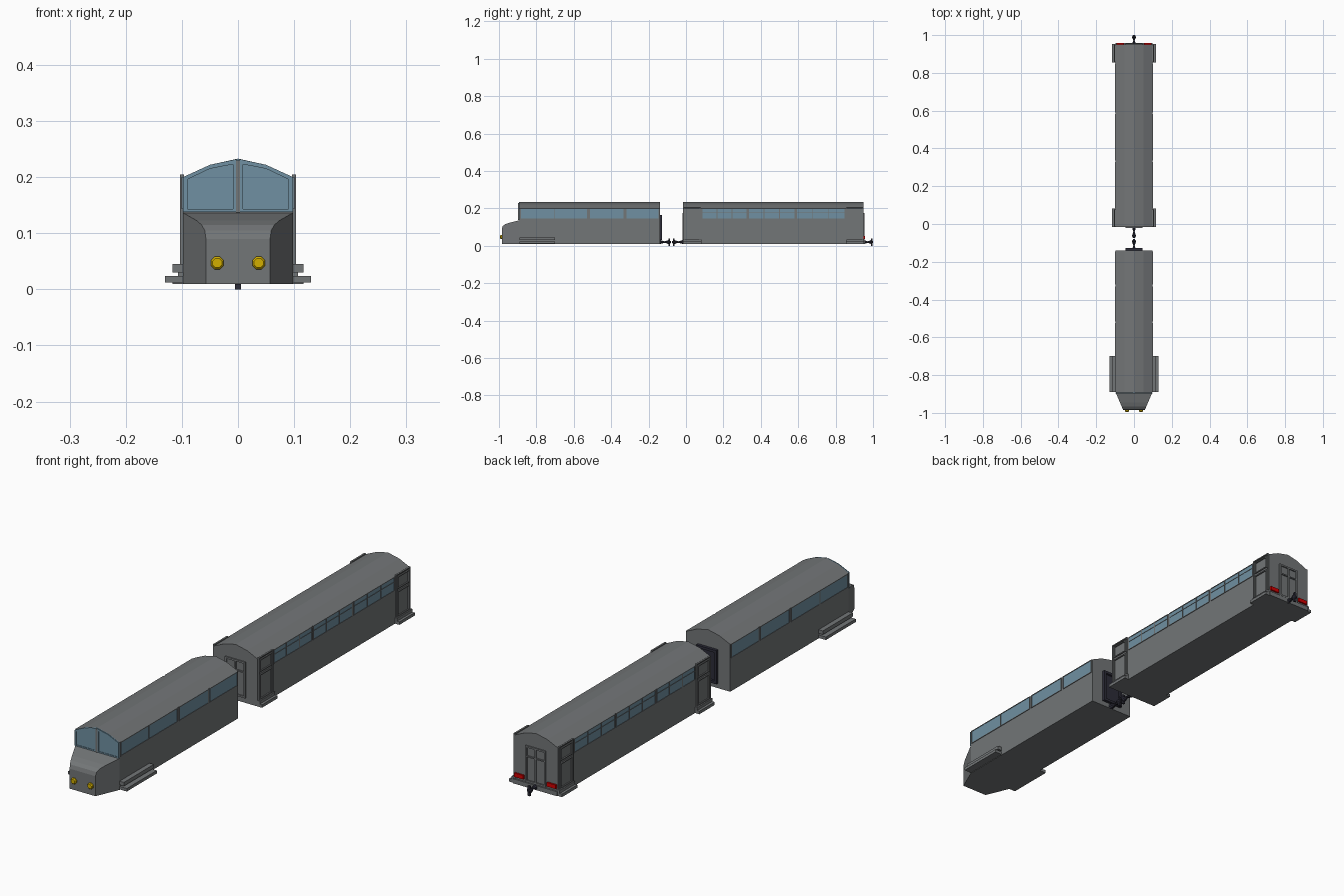
import bpy
import bmesh
import math
from mathutils import Vector

cube = bpy.data.objects.get("Cube")
if cube:
    bpy.data.objects.remove(cube, do_unlink=True)


def material(name, r, g, b):
    m = bpy.data.materials.new(name)
    m.use_nodes = True
    m.diffuse_color = (r, g, b, 1)
    m.node_tree.nodes["Principled BSDF"].inputs["Base Color"].default_value = (r, g, b, 1)
    return m


GREY = material("body grey", 0.17, 0.18, 0.185)
GLASS = material("window blue", 0.16, 0.28, 0.36)
DARK = material("coupler dark", 0.025, 0.025, 0.04)
GOLD = material("headlight gold", 0.65, 0.43, 0.0)
RED = material("tail light red", 0.65, 0.0, 0.0)

W, FLOOR, EAVE = 0.098, 0.01, 0.2
ROOF = [(W, EAVE), (0.05, 0.222), (0, 0.233), (-0.05, 0.222), (-W, EAVE)]


def finish(bm, name, mat):
    bmesh.ops.recalc_face_normals(bm, faces=bm.faces)
    me = bpy.data.meshes.new(name)
    bm.to_mesh(me)
    bm.free()
    me.materials.append(mat)
    ob = bpy.data.objects.new(name, me)
    bpy.context.collection.objects.link(ob)
    return ob


def loft(name, rings, mat):
    """Skin a list of equal closed rings and cap both ends."""
    bm = bmesh.new()
    rows = [[bm.verts.new(p) for p in ring] for ring in rings]
    n = len(rows[0])
    for a, b in zip(rows, rows[1:]):
        for i in range(n):
            j = (i + 1) % n
            bm.faces.new((a[i], a[j], b[j], b[i]))
    bm.faces.new(rows[0])
    bm.faces.new(rows[-1])
    return finish(bm, name, mat)


def extrude_y(name, outline, y0, y1, mat):
    return loft(name, [[(x, y, z) for x, z in outline] for y in (y0, y1)], mat)


def boxes(name, spans, mat):
    """One object made of boxes given as (x0, x1, y0, y1, z0, z1)."""
    bm = bmesh.new()
    for x0, x1, y0, y1, z0, z1 in spans:
        geo = bmesh.ops.create_cube(bm, size=1)["verts"]
        lo, hi = Vector((x0, y0, z0)), Vector((x1, y1, z1))
        for v in geo:
            v.co = (lo + hi) / 2 + v.co * (hi - lo)
    return finish(bm, name, mat)


def both_sides(spans):
    return spans + [(-b, -a, *rest) for a, b, *rest in spans]


def frame(u0, u1, z0, z1, t):
    """Four bars around a rectangle, as (u0, u1, z0, z1)."""
    return [(u0, u1, z0, z0 + t), (u0, u1, z1 - t, z1),
            (u0, u0 + t, z0, z1), (u1 - t, u1, z0, z1)]


def on_side(bars, depth=0.003):
    return both_sides([(W - 0.002, W + depth, a, b, c, d) for a, b, c, d in bars])


def on_end(bars, y0, y1):
    return [(a, b, y0, y1, c, d) for a, b, c, d in bars]


def hull(name, y0, y1):
    extrude_y(name, [(-W, FLOOR), (W, FLOOR)] + ROOF, y0, y1, GREY)


def window_row(name, groups, z0, z1, transom):
    """Blue panes with grey bars; groups are (y0, y1, pane count)."""
    glass, bars = [], []
    for y0, y1, count in groups:
        glass.append((y0, y1, z0, z1))
        bars += frame(y0, y1, z0, z1, 0.003)
        for k in range(1, count):
            y = y0 + (y1 - y0) * k / count
            bars.append((y - 0.002, y + 0.002, z0, z1))
        if transom:
            z = z1 - 0.02
            bars.append((y0, y1, z - 0.001, z + 0.001))
    boxes(name + "_glass", on_side(glass, 0.001), GLASS)
    boxes(name + "_frames", on_side(bars, 0.0025), GREY)


# Hulls of the engine and the coach
hull("engine_body", -0.89, -0.14)
hull("coach_body", -0.015, 0.95)

# Tapered nose, rounded over at the top
nose = []
for z, y in [(FLOOR, -0.985), (0.09, -0.985), (0.105, -0.98), (0.115, -0.967),
             (0.123, -0.945), (0.136, -0.892)]:
    w = W - 0.43 * (-0.89 - y)
    nose.append([(-W, -0.89, z), (-w, y, z), (w, y, z), (W, -0.89, z)])
loft("engine_nose", nose, GREY)

# Windscreen with two framed panes
extrude_y("windscreen", [(-W, 0.138), (W, 0.138)] + ROOF, -0.893, -0.89, GLASS)
for s in (1, -1):
    outer = [(0.003, 0.138), (W, 0.138), (W, EAVE), (0.05, 0.222), (0.003, 0.232)]
    inner = [(0.009, 0.143), (0.09, 0.143), (0.09, 0.196), (0.05, 0.215), (0.009, 0.223)]
    bm = bmesh.new()
    rims = [[bm.verts.new((s * x, -0.8955, z)) for x, z in p] for p in (outer, inner)]
    for i in range(len(outer)):
        j = (i + 1) % len(outer)
        bm.faces.new((rims[0][i], rims[0][j], rims[1][j], rims[1][i]))
    rim = finish(bm, "left_windscreen_frame" if s > 0 else "right_windscreen_frame", GLASS)
    solid = rim.modifiers.new("thickness", "SOLIDIFY")
    solid.thickness = 0.002
    solid.offset = 0
boxes("windscreen_post", [(-0.004, 0.004, -0.897, -0.89, 0.137, 0.23)], GREY)

# Side windows
window_row("engine_window", [(-0.885, -0.525, 2), (-0.515, -0.33, 1), (-0.32, -0.145, 1)],
           0.143, 0.2, False)
window_row("coach_window", [(0.085, 0.327, 3), (0.335, 0.583, 3), (0.591, 0.85, 3)],
           0.143, 0.2, True)

# Coach side doors, each with an upper and a lower framed panel
door_bars = []
for y in (-0.012, 0.858):
    door_bars += frame(y, y + 0.089, 0.02, 0.205, 0.004)
    door_bars += frame(y + 0.008, y + 0.081, 0.145, 0.195, 0.004)
    door_bars += frame(y + 0.008, y + 0.081, 0.035, 0.135, 0.004)
boxes("coach_side_doors", on_side(door_bars, 0.005), GREY)

# Coach end doors
end_bars = (frame(-0.045, 0.045, 0.03, 0.175, 0.007) + frame(-0.038, 0.038, 0.13, 0.135, 0.003)
            + [(-0.003, 0.003, 0.03, 0.17)])
boxes("coach_front_door", on_end(end_bars, -0.02, -0.014), GREY)
boxes("coach_rear_door", on_end(end_bars, 0.949, 0.955), GREY)

# Dark gangway at the back of the engine
boxes("gangway_frame", on_end(frame(-0.045, 0.045, 0.03, 0.165, 0.01), -0.141, -0.128), DARK)
boxes("gangway_door", [(-0.036, 0.036, -0.141, -0.137, 0.035, 0.16)], DARK)

# Steps
boxes("engine_steps", both_sides([(0.09, 0.13, -0.89, -0.7, 0.012, 0.024),
                                  (0.09, 0.117, -0.89, -0.7, 0.03, 0.045)]), GREY)
coach_steps = []
for y in (-0.015, 0.855):
    coach_steps += [(0.09, 0.117, y, y + 0.098, FLOOR, 0.022),
                    (0.09, 0.107, y, y + 0.098, 0.022, 0.034)]
boxes("coach_steps", both_sides(coach_steps), GREY)
boxes("rear_ledge", [(-W, W, 0.945, 0.957, FLOOR, 0.028)], GREY)


# Lamps
def lathe(name, x, z, profile, mat, sides=8):
    """Turn (y, radius) pairs around an axis along y."""
    turn = [2 * math.pi * (k + 0.5) / sides for k in range(sides)]
    loft(name, [[(x + r * math.cos(a), y, z + r * math.sin(a)) for a in turn]
                for y, r in profile], mat)


for side, s in (("left", 1), ("right", -1)):
    lathe(side + "_headlight", 0.037 * s, 0.047,
          [(-0.98, 0.0125), (-0.99, 0.0125), (-0.994, 0.009)], GOLD)
boxes("tail_lights", both_sides([(0.052, 0.092, 0.949, 0.957, 0.037, 0.053)]), RED)

# Couplers: waisted drawbars with upright plates
for name, y, d in (("engine_coupler", -0.14, 1), ("coach_front_coupler", -0.015, -1),
                   ("coach_rear_coupler", 0.95, 1)):
    length = 0.05 if d > 0 and y > 0 else 0.06
    lathe(name, 0, 0.02, [(y, 0.012), (y + d * length * 0.45, 0.004),
                          (y + d * length * 0.8, 0.012), (y + d * length, 0.005)], DARK)
    p = y + d * length * 0.85
    boxes(name + "_plate", [(-0.005, 0.005, p - 0.004, p + 0.004, 0, 0.04)], DARK)
